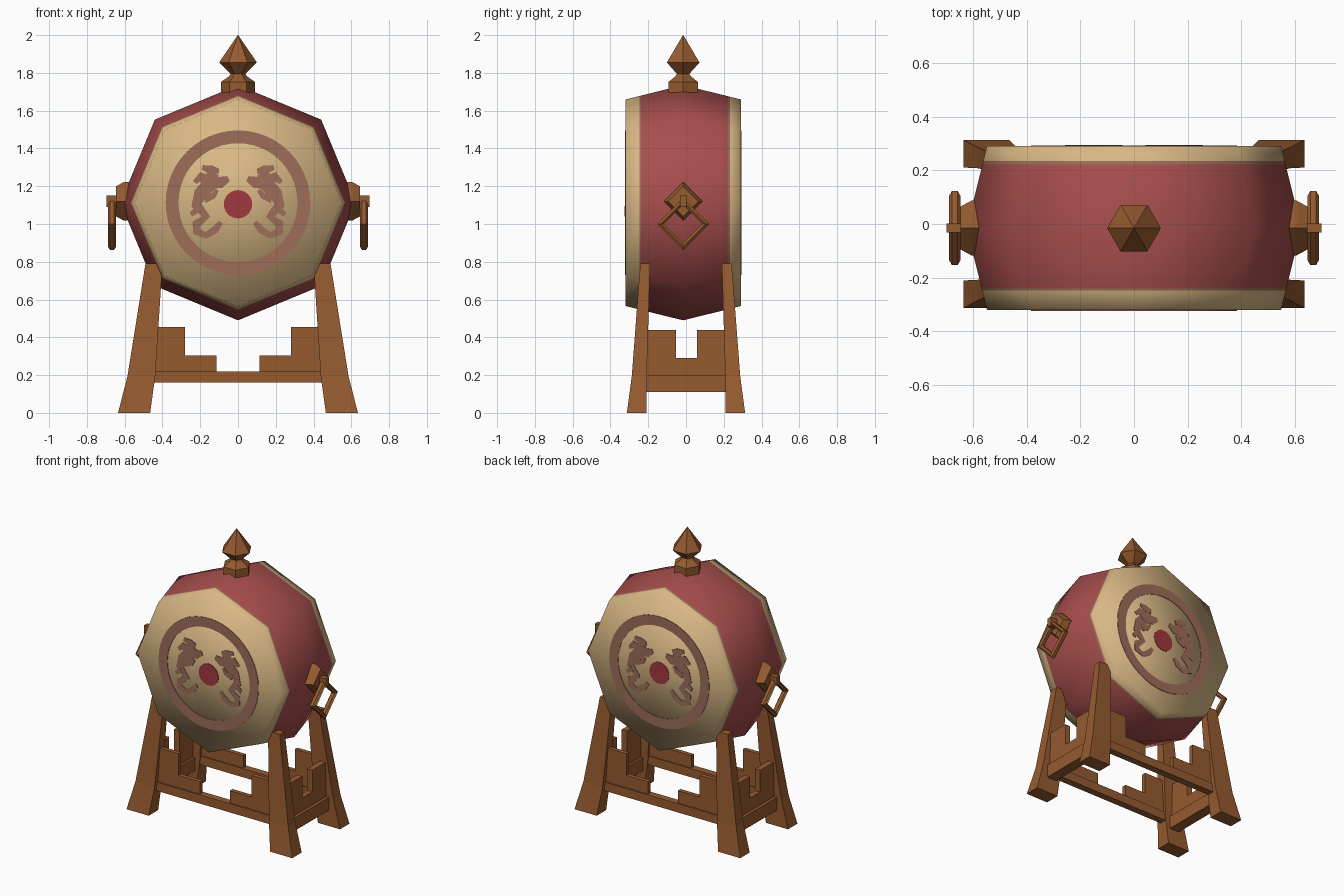
import bpy, bmesh, math
from mathutils import Vector

if "Cube" in bpy.data.objects:
    bpy.data.objects.remove(bpy.data.objects["Cube"])


def material(name, r, g, b):
    lin = [((c / 255 + 0.055) / 1.055) ** 2.4 for c in (r, g, b)]
    m = bpy.data.materials.new(name)
    m.diffuse_color = (*lin, 1)
    m.use_nodes = True
    m.node_tree.nodes["Principled BSDF"].inputs["Base Color"].default_value = m.diffuse_color
    return m


WOOD = material("wood", 150, 91, 48)
RED = material("red lacquer", 168, 79, 77)
CREAM = material("cream hide", 217, 184, 133)
MAUVE = material("faded mauve paint", 157, 109, 89)
CRIMSON = material("crimson paint", 160, 56, 62)


def finish(name, bm, mats, smooth=False):
    bmesh.ops.recalc_face_normals(bm, faces=bm.faces)
    for f in bm.faces:
        f.smooth = smooth
    me = bpy.data.meshes.new(name)
    bm.to_mesh(me)
    bm.free()
    for m in mats:
        me.materials.append(m)
    ob = bpy.data.objects.new(name, me)
    bpy.context.collection.objects.link(ob)
    return ob


def loft(name, rings, mats, bands=None, smooth=False):
    """Skin a list of rings of equal length and cap both ends."""
    bm = bmesh.new()
    vs = [[bm.verts.new(p) for p in ring] for ring in rings]
    n = len(vs[0])
    for k in range(len(vs) - 1):
        for i in range(n):
            j = (i + 1) % n
            f = bm.faces.new((vs[k][i], vs[k][j], vs[k + 1][j], vs[k + 1][i]))
            f.material_index = bands[k] if bands else 0
    for ring in (vs[0], vs[-1]):
        f = bm.faces.new(ring)
        f.material_index = bands[0] if bands else 0
    return finish(name, bm, mats, smooth)


def prism_y(name, pts, y0, y1, mat=WOOD):
    return loft(name, [[(x, y, z) for x, z in pts] for y in (y0, y1)], [mat])


def prism_x(name, pts, x0, x1, mat=WOOD):
    return loft(name, [[(x, y, z) for y, z in pts] for x in (x0, x1)], [mat])


def rect(a0, a1, b0, b1):
    return [(a0, b0), (a1, b0), (a1, b1), (a0, b1)]


def circle(r, n, start=0.0):
    return [(r * math.cos(start + math.tau * i / n),
             r * math.sin(start + math.tau * i / n)) for i in range(n)]


CY, CZ = -0.015, 1.1125          # drum centre
FRONT, BACK = -0.32, 0.29

# Drum body: octagonal barrel with cream hide lapping over both rims
ys = [FRONT, -0.247, -0.238, CY, 0.222, 0.234, BACK]
rings = []
for y in ys:
    r = 0.6225 - 0.0755 * abs(y - CY) / 0.305
    rings.append([(x, y, CZ + z) for x, z in circle(r, 8)])
loft("drum_body", rings, [CREAM, MAUVE, RED], [0, 1, 2, 2, 1, 0], smooth=True)


# Painted decoration on both heads
def ribbon(name, pts, y0, y1):
    """Flat brush stroke; pts are (x, z, half width)."""
    left, right = [], []
    for i, (x, z, w) in enumerate(pts):
        a, b = pts[max(i - 1, 0)], pts[min(i + 1, len(pts) - 1)]
        d = Vector((b[0] - a[0], b[1] - a[1])).normalized()
        left.append((x - d.y * w, z + d.x * w))
        right.append((x + d.y * w, z - d.x * w))
    bm = bmesh.new()
    for i in range(len(pts) - 1):
        quad = [left[i], left[i + 1], right[i + 1], right[i]]
        bm.faces.new([bm.verts.new((px, y1, pz)) for px, pz in quad])
    bmesh.ops.remove_doubles(bm, verts=bm.verts, dist=0.0005)
    res = bmesh.ops.extrude_face_region(bm, geom=bm.faces[:])
    for v in res["geom"]:
        if isinstance(v, bmesh.types.BMVert):
            v.co.y = y0
    return finish(name, bm, [MAUVE])


STROKES = {
    "beast_body": [(0.13, 1.27, .03), (0.15, 1.21, .04), (0.20, 1.16, .035),
                   (0.22, 1.10, .028), (0.17, 1.04, .022), (0.22, 1.00, .025),
                   (0.22, 0.96, .022), (0.17, 0.94, .018), (0.12, 0.97, .02),
                   (0.09, 1.01, .012)],
    "beast_head": [(0.05, 1.24, .015), (0.09, 1.22, .03), (0.15, 1.22, .035),
                   (0.20, 1.25, .025), (0.23, 1.22, .012)],
    "beast_horn": [(0.10, 1.28, .012), (0.14, 1.285, .025), (0.19, 1.30, .012)],
    "beast_claw": [(0.18, 1.13, .02), (0.13, 1.15, .016), (0.11, 1.18, .01)],
    "beast_tail": [(0.21, 1.08, .02), (0.25, 1.05, .012)],
}
for side, surf, out in (("front", FRONT, -1), ("back", BACK, 1)):
    ya, yb = surf - out * 0.001, surf + out * 0.003
    outer, inner = circle(0.383, 48), circle(0.315, 48)
    bm = bmesh.new()
    loops = [[bm.verts.new((x, y, CZ + z)) for x, z in c]
             for c, y in ((outer, ya), (outer, yb), (inner, yb), (inner, ya))]
    for a, b in zip(loops, loops[1:] + loops[:1]):
        for i in range(48):
            j = (i + 1) % 48
            bm.faces.new((a[i], a[j], b[j], b[i]))
    finish(side + "_painted_ring", bm, [MAUVE])
    prism_y(side + "_painted_dot", [(x, z + CZ - 0.008) for x, z in circle(0.075, 24)],
            ya, yb, CRIMSON)
    for k, (name, pts) in enumerate(STROKES.items()):
        for s in (-1, 1):
            ribbon(f"{side}_{name}", [(s * x, z, w) for x, z, w in pts],
                   ya, yb + out * 0.0004 * k)

# Finial: hexagonal turned spike
profile = [(1.68, .09), (1.752, .09), (1.78, .05), (1.795, .038), (1.855, .1), (2.0, .001)]
loft("finial", [[(x, y + CY, z) for x, y in circle(r, 6)] for z, r in profile], [WOOD])

for s in (-1, 1):
    # Handle plate, pin and diamond pull ring
    loft("handle_plate", [[(s * x, CY + y, 1.12 + z) for y, z in circle(r, 4)]
                          for x, r in ((0.57, .102), (0.605, .102), (0.645, .08))], [WOOD])
    prism_x("handle_pin", rect(CY - .017, CY + .017, 1.09, 1.15), s * 0.62, s * 0.697)
    bm = bmesh.new()
    section = circle(0.021, 6)
    grid = [[bm.verts.new((s * 0.667 + px, CY + (0.12 + pr) * c, 1.0 + (0.12 + pr) * d))
             for px, pr in section] for c, d in circle(1, 4)]
    for a, b in zip(grid, grid[1:] + grid[:1]):
        for i in range(6):
            j = (i + 1) % 6
            bm.faces.new((a[i], a[j], b[j], b[i]))
    finish("handle_ring", bm, [WOOD])

    # Side rails with stepped panel
    prism_x("side_rail", rect(-.23, .23, .11, .20), s * 0.475, s * 0.55)
    prism_x("side_panel", [(-.22, .20), (.22, .20), (.22, .44), (.057, .44), (.057, .29),
                           (-.053, .29), (-.053, .44), (-.22, .44)], s * 0.49, s * 0.53)

    # Splayed legs with flared feet
    for t in (-1, 1):
        sections = [(0, .465, .635, .21, .313), (.195, .438, .585, .208, .287),
                    (.79, .40, .49, .19, .242)]
        loft("leg", [[(s * x, t * y, z) for x, y in rect(x0, x1, y0, y1)]
                     for z, x0, x1, y0, y1 in sections], [WOOD])
        # Stepped brackets above the long rails
        steps = [(.46, .21), (.115, .21), (.115, .305), (.28, .305), (.28, .455), (.44, .455)]
        prism_y("stepped_bracket", [(s * x, z) for x, z in steps], t * 0.222, t * 0.252)

# Long rails, front and back
for t in (-1, 1):
    prism_y("long_rail", rect(-.46, .46, .16, .22), t * 0.213, t * 0.262)
